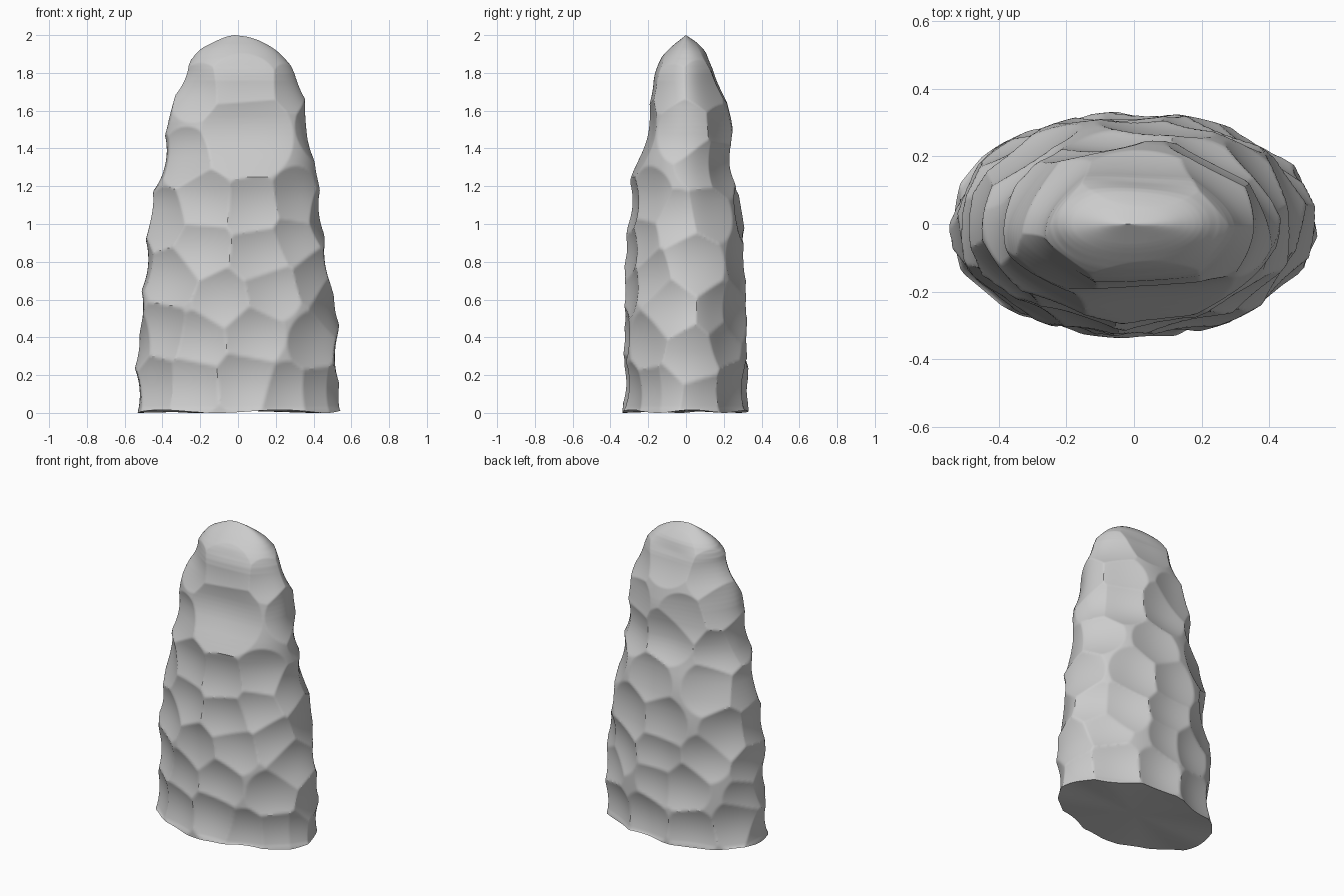
import bpy, math, random
from mathutils import Vector, kdtree

if "Cube" in bpy.data.objects:
    bpy.data.objects.remove(bpy.data.objects["Cube"])

random.seed(11)
NU, NV = 280, 240

# Outline half-widths against height, read as (z, size)
RIGHT = [(0, .54), (.4, .54), (.8, .485), (1.0, .45), (1.2, .415), (1.4, .40), (1.55, .39),
         (1.7, .33), (1.82, .285), (1.9, .24), (1.96, .155), (1.99, .08), (2.0, .0)]
LEFT = [(0, .545), (.3, .54), (.6, .52), (1.0, .49), (1.2, .425), (1.4, .395), (1.6, .375),
        (1.75, .285), (1.9, .23), (1.95, .14), (1.99, .05), (2.0, .0)]
FRONT = [(0, .325), (.6, .325), (.9, .305), (1.28, .28), (1.5, .21), (1.7, .19), (1.82, .18),
         (1.93, .085), (2.0, .0)]
BACK = [(0, .32), (.8, .32), (1.05, .295), (1.25, .245), (1.5, .24), (1.7, .19), (1.88, .145),
        (1.95, .07), (2.0, .0)]


def lookup(table, z):
    for (a, va), (b, vb) in zip(table, table[1:]):
        if z <= b:
            return va + (vb - va) * (z - a) / (b - a)
    return table[-1][1]


def size(table, z):
    w = min(.06, (2 - z) * .5)
    return sum(lookup(table, max(0, z + w * k / 2)) for k in (-2, -1, 0, 1, 2)) / 5


def section(z):
    return [size(t, z) for t in (RIGHT, LEFT, FRONT, BACK)]


def surface(ang, z, sec=None):
    r, l, f, b = sec or section(z)
    c, s = math.cos(ang), math.sin(ang)
    grow = .013 * min(1, (2 - z) / .2)
    rx, ry = (r if c > 0 else l) + grow, (b if s > 0 else f) + grow
    n = Vector((c * ry, s * rx, 0))
    n = n.normalized() if n.length > 1e-6 else Vector((0, 0, 0))
    return Vector((rx * c - .02 * max(0, (z - 1.8) / .2), ry * s, z)), n


# Hollow centres: hand placed on the front, jittered rows elsewhere
front = [(-.44, .16), (-.24, .15), (.04, .17), (.26, .10), (.43, .11), (-.4, .43), (-.2, .38),
         (.08, .41), (.41, .37), (-.36, .72), (-.08, .60), (.18, .65), (.41, .71), (-.2, .88),
         (.12, .84), (.3, .92), (-.4, 1.02), (-.18, 1.11), (.08, 1.09), (.31, 1.13), (-.28, 1.35)]
dents = []
for x, z in front:
    half = size(RIGHT if x > 0 else LEFT, z)
    dents.append((surface(-math.acos(max(-.97, min(.97, x / half))), z)[0],
                  random.uniform(.036, .044), 1.3))
# Broad hollows near the top: (angle, z, depth, sharpness)
for deg, z, h, k in [(-83, 1.47, .048, .75), (-85, 1.73, .03, .8), (-135, 1.7, .03, 1.1),
                     (85, 1.82, .035, 1), (35, 1.72, .03, 1.1), (150, 1.74, .03, 1.1),
                     (-30, 1.72, .02, 1)]:
    dents.append((surface(math.radians(deg), z)[0], h, k))
for row in range(7):
    z = .11 + row * .235
    n = round(6.6 - row * .4)
    for i in range(n):
        u = (i + .25 + .5 * (row % 2)) / n + random.uniform(-.05, .05)
        ang = math.radians(-18 + 216 * u)
        dents.append((surface(ang, z + random.uniform(-.06, .06))[0],
                      random.uniform(.034, .046), 1.3))

tree = kdtree.KDTree(len(dents))
for i, d in enumerate(dents):
    tree.insert(d[0], i)
tree.balance()

# Carve the tapered body: the deepest hollow wins, leaving ridges between
verts, faces = [], []
for j in range(NV):
    z = 2 * math.sin(j / NV * math.pi / 2)
    sec = section(z)
    for i in range(NU):
        ang = math.tau * i / NU
        p, n = surface(ang, z, sec)
        cut = 0
        for co, k, dist in tree.find_n(p, 7):
            cut = max(cut, dents[k][1] - dents[k][2] * dist * dist)
        p = p - n * cut * min(1, (2 - z) / .15)
        if j == 0:
            p.z = .008 + .008 * math.sin(5 * ang + 1)
        elif j == 1:
            p.z += .006
        verts.append(p)
for j in range(NV - 1):
    for i in range(NU):
        a, b = j * NU + i, j * NU + (i + 1) % NU
        faces.append((a, b, b + NU, a + NU))

# Close the tip and the flat underside with fans
tip = len(verts)
verts += [Vector((-.02, 0, 2)), Vector((0, 0, .012))]
for i in range(NU):
    k = (i + 1) % NU
    faces.append(((NV - 1) * NU + i, (NV - 1) * NU + k, tip))
    faces.append((k, i, tip + 1))

mesh = bpy.data.meshes.new("standing_stone")
mesh.from_pydata(verts, [], faces)
stone = bpy.data.objects.new("standing_stone", mesh)
bpy.context.collection.objects.link(stone)
bpy.context.view_layer.objects.active = stone
stone.select_set(True)
bpy.ops.object.shade_smooth_by_angle(angle=math.radians(30))
